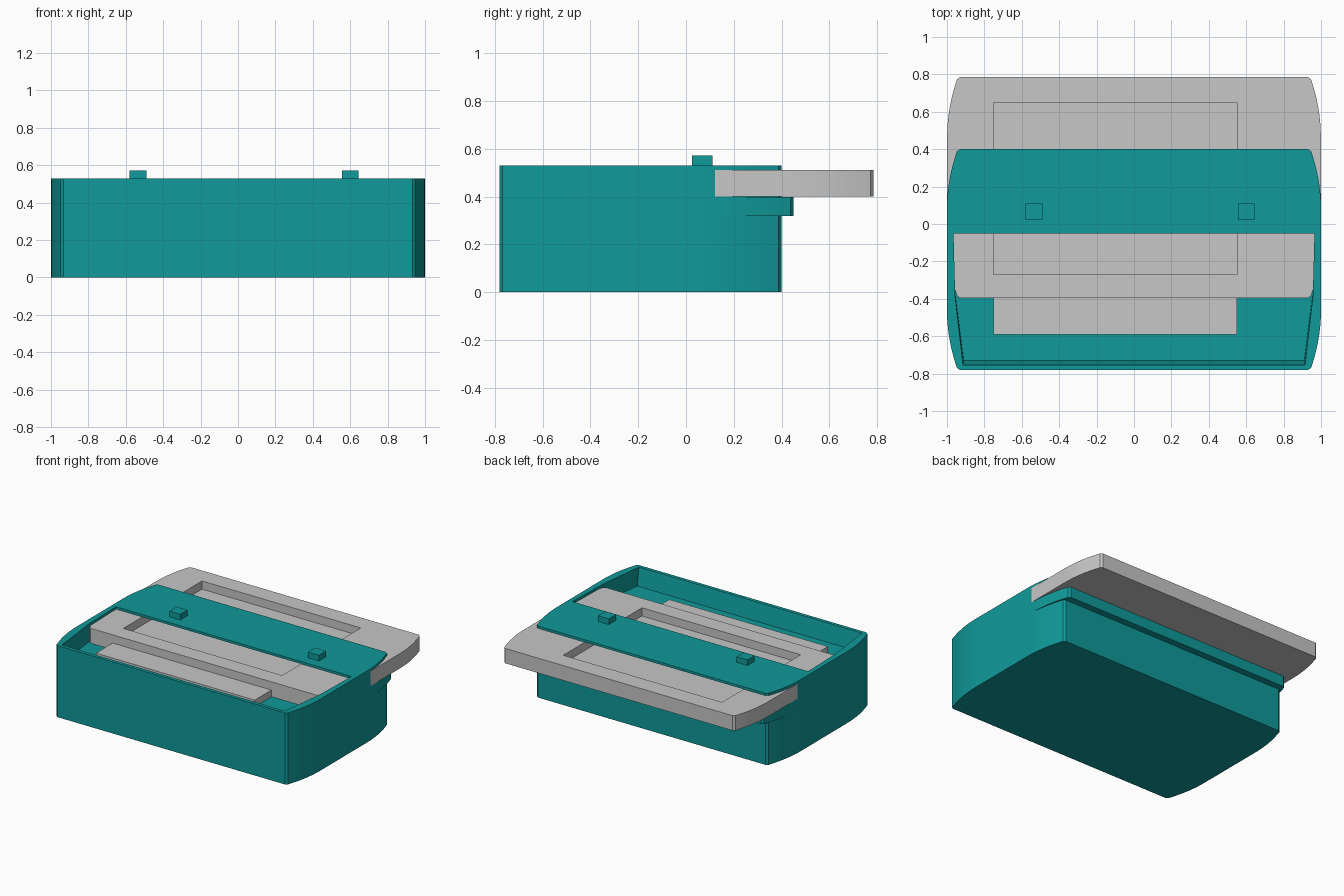
import bpy
import bmesh

if "Cube" in bpy.data.objects:
    bpy.data.objects.remove(bpy.data.objects["Cube"], do_unlink=True)


def material(name, rgb):
    mat = bpy.data.materials.new(name)
    mat.use_nodes = True
    mat.diffuse_color = (*rgb, 1)
    mat.node_tree.nodes["Principled BSDF"].inputs["Base Color"].default_value = (*rgb, 1)
    return mat


TEAL = material("teal plastic", (0.005, 0.32, 0.32))
GREY = material("light grey plastic", (0.57, 0.57, 0.57))


def loft(name, lower, upper, z0, z1, mat):
    """Closed solid between two matching outlines."""
    bm = bmesh.new()
    low = [bm.verts.new((x, y, z0)) for x, y in lower]
    top = [bm.verts.new((x, y, z1)) for x, y in upper]
    bm.faces.new(low[::-1])
    bm.faces.new(top)
    n = len(low)
    for i in range(n):
        j = (i + 1) % n
        bm.faces.new((low[i], low[j], top[j], top[i]))
    bmesh.ops.recalc_face_normals(bm, faces=bm.faces)
    mesh = bpy.data.meshes.new(name)
    bm.to_mesh(mesh)
    bm.free()
    obj = bpy.data.objects.new(name, mesh)
    bpy.context.collection.objects.link(obj)
    mesh.materials.append(mat)
    return obj


def box(name, x0, x1, y0, y1, z0, z1, mat):
    rect = [(x0, y0), (x1, y0), (x1, y1), (x0, y1)]
    return loft(name, rect, rect, z0, z1, mat)


def mirrored(right):
    return right + [(-x, y) for x, y in reversed(right)]


def case_outline(shift, width=1.0):
    """Rounded case plan with bowed sides, centred on y = shift."""
    steps = 7
    quarter = []
    for i in range(steps + 1):
        u = i / steps
        quarter.append((width - 0.045 * u * u, 0.27 + 0.285 * u))
    quarter += [(width - 0.052, 0.578), (width - 0.068, 0.59)]
    right = [(x, -y) for x, y in reversed(quarter)] + quarter
    return mirrored([(x, y + shift) for x, y in right])


def cut(obj, cutter):
    mod = obj.modifiers.new("cut", "BOOLEAN")
    mod.operation = "DIFFERENCE"
    mod.solver = "EXACT"
    mod.object = cutter
    cutter.hide_render = True
    bpy.context.view_layer.objects.active = obj
    bpy.ops.object.modifier_apply(modifier=mod.name)
    bpy.data.objects.remove(cutter, do_unlink=True)


# Case with an open front well and a slot running out of the back
plan = case_outline(-0.19)
case = loft("case", plan, plan, 0, 0.53, TEAL)
well_low = mirrored([(0.91, -0.73), (0.953, -0.39), (0.965, -0.05)])
well_top = mirrored([(0.915, -0.76), (0.957, -0.39), (0.965, -0.05)])
cut(case, loft("well_cutter", well_low, well_top, 0.40, 0.56, TEAL))
cut(case, box("slot_cutter", -0.965, 0.965, -0.1, 0.6, 0.40, 0.512, TEAL))

# Ledge under the sliding lid
plan = case_outline(-0.14, 0.998)
loft("rear_ledge", plan, plan, 0.32, 0.399, TEAL)

# Sliding lid with a shallow rectangular recess
plan = case_outline(0.195, 0.999)
lid = loft("sliding_lid", plan, plan, 0.401, 0.511, GREY)
cut(lid, box("recess_cutter", -0.75, 0.55, -0.27, 0.65, 0.45, 0.6, GREY))

# Inner tray showing in front of the lid
box("inner_tray", -0.75, 0.55, -0.59, -0.3, 0.4, 0.45, GREY)

# Square pegs on the top plate
for side, x in (("right", -0.535), ("left", 0.6)):
    box(side + "_peg", x - 0.045, x + 0.045, 0.025, 0.11, 0.52, 0.572, TEAL)
